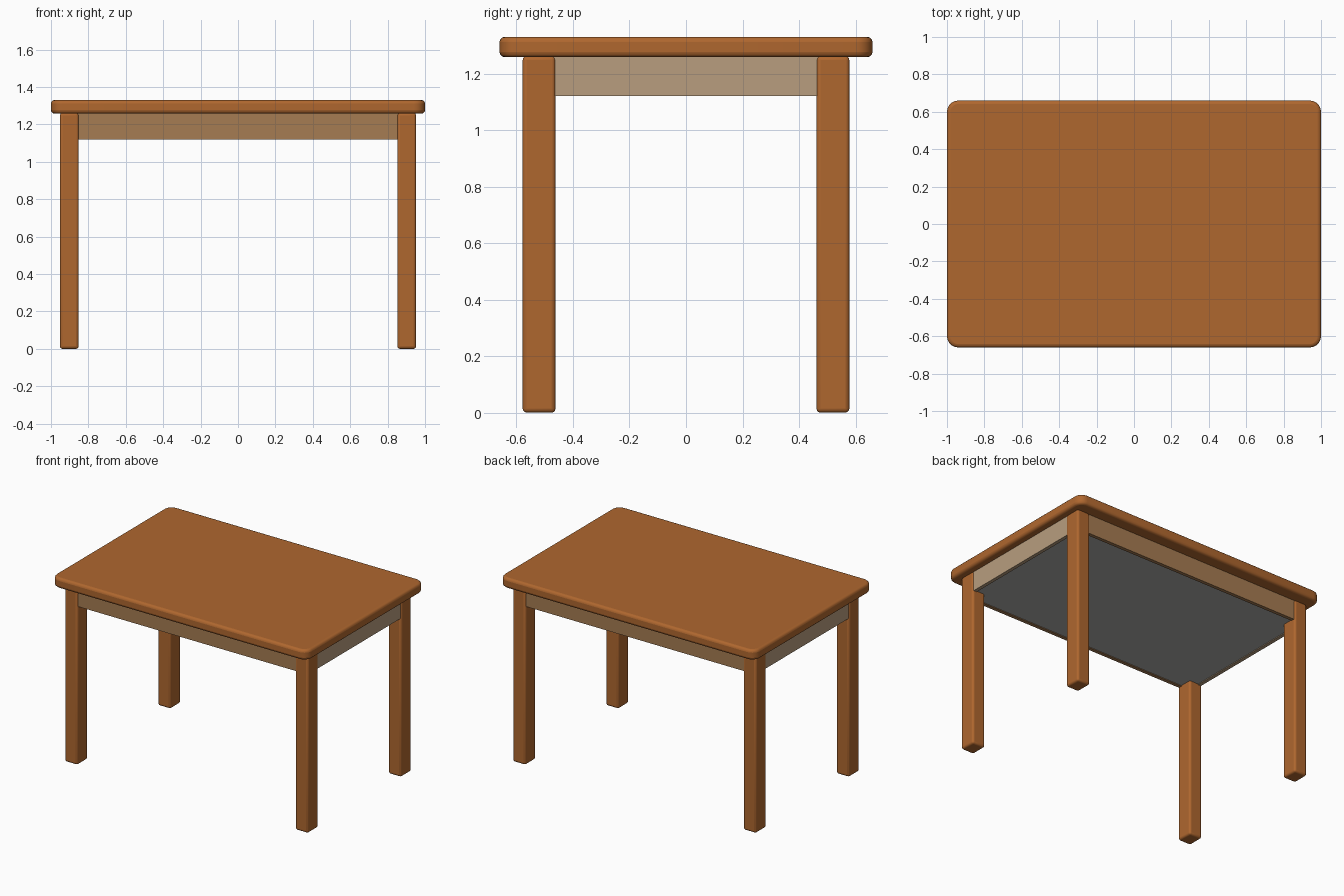
import bpy
import bmesh
import math
from mathutils import Vector

cube = bpy.data.objects.get("Cube")
if cube:
    bpy.data.objects.remove(cube, do_unlink=True)


def material(name, rgb):
    mat = bpy.data.materials.new(name)
    mat.use_nodes = True
    color = (*rgb, 1.0)
    mat.diffuse_color = color
    mat.node_tree.nodes["Principled BSDF"].inputs["Base Color"].default_value = color
    return mat


warm_wood = material("warm wood", (0.43, 0.136, 0.028))
tan_wood = material("tan wood", (0.38, 0.20, 0.084))
pale_wood = material("pale wood", (0.48, 0.34, 0.21))
grey_board = material("grey board", (0.42, 0.42, 0.41))


def box(name, low, high, mat, corner=0.0, edge=0.0):
    """Box between two corners, with rounded upright corners and soft edges."""
    low, high = Vector(low), Vector(high)
    bm = bmesh.new()
    bmesh.ops.create_cube(bm, size=1.0)
    bmesh.ops.scale(bm, vec=high - low, verts=bm.verts)
    bmesh.ops.translate(bm, vec=(low + high) / 2, verts=bm.verts)
    if corner:
        upright = [e for e in bm.edges
                   if abs(e.verts[0].co.z - e.verts[1].co.z) > 1e-4]
        bmesh.ops.bevel(bm, geom=upright, offset=corner, segments=5,
                        profile=0.5, affect='EDGES')
    mesh = bpy.data.meshes.new(name)
    bm.to_mesh(mesh)
    bm.free()
    mesh.materials.append(mat)
    obj = bpy.data.objects.new(name, mesh)
    bpy.context.collection.objects.link(obj)
    if edge:
        bevel = obj.modifiers.new("soft edges", 'BEVEL')
        bevel.width = edge
        bevel.segments = 3
        bevel.limit_method = 'ANGLE'
        bevel.angle_limit = math.radians(40)
    bpy.ops.object.select_all(action='DESELECT')
    obj.select_set(True)
    bpy.context.view_layer.objects.active = obj
    bpy.ops.object.shade_smooth_by_angle(angle=math.radians(35))
    return obj


TOP, UNDER, APRON = 1.33, 1.258, 1.12
OUT_X, OUT_Y = 0.945, 0.57      # outer apron faces
THICK = 0.025

# Table top
box("table_top", (-1, -0.66, UNDER), (1, 0.66, TOP), warm_wood, 0.06, 0.018)

# Four legs
for sx, side in ((-1, "right"), (1, "left")):
    for sy, end in ((-1, "front"), (1, "back")):
        x, y = sx * 0.902, sy * 0.52
        box(f"{end}_{side}_leg", (x - 0.05, y - 0.058, 0),
            (x + 0.05, y + 0.058, UNDER + 0.004), warm_wood, 0, 0.014)

# Long aprons, front and back
for sy, end in ((-1, "front"), (1, "back")):
    y = sy * (OUT_Y - THICK / 2)
    box(f"{end}_apron", (-0.9, y - THICK / 2, APRON),
        (0.9, y + THICK / 2, UNDER + 0.002), tan_wood)

# Short aprons, left and right
for sx, side in ((-1, "right"), (1, "left")):
    x = sx * (OUT_X - THICK / 2)
    box(f"{side}_apron", (x - THICK / 2, -0.52, APRON),
        (x + THICK / 2, 0.52, UNDER + 0.002), pale_wood)

# Board closing the underside between the aprons
box("underside_board", (-OUT_X + THICK, -OUT_Y + THICK, APRON + 0.005),
    (OUT_X - THICK, OUT_Y - THICK, APRON + 0.025), grey_board)
